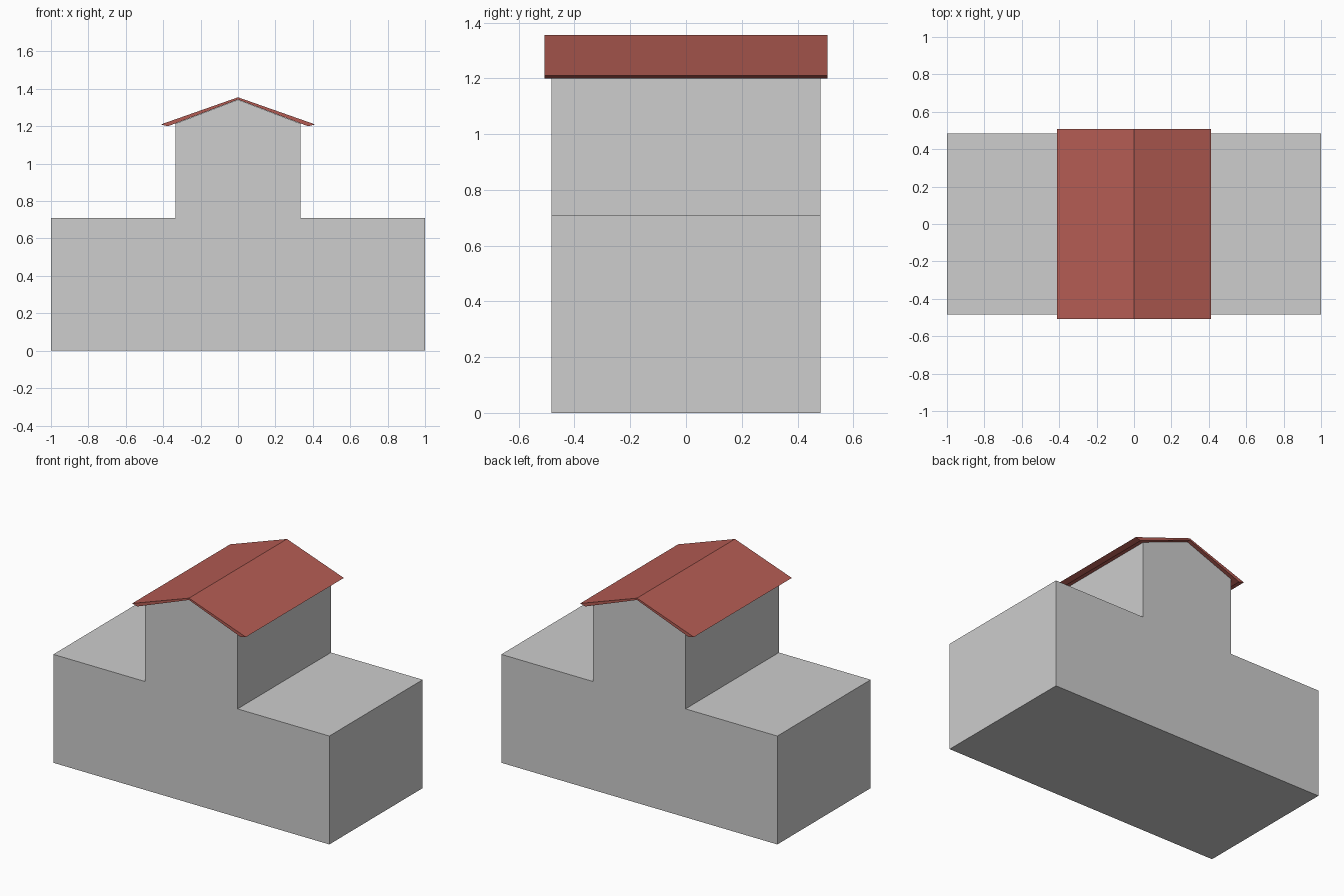
import bpy
import bmesh

cube = bpy.data.objects.get("Cube")
if cube:
    bpy.data.objects.remove(cube, do_unlink=True)


def make_material(name, color):
    mat = bpy.data.materials.new(name)
    mat.use_nodes = True
    mat.diffuse_color = color
    mat.node_tree.nodes["Principled BSDF"].inputs["Base Color"].default_value = color
    return mat


def mirrored(half):
    """Complete a closed profile from its right half, listed bottom to top."""
    return half + [(-x, z) for x, z in reversed(half) if x > 0]


def extrude_profile(name, profile, half_depth, mat):
    """Extrude an x-z profile along y, centred on the origin."""
    bm = bmesh.new()
    face = bm.faces.new([bm.verts.new((x, -half_depth, z)) for x, z in profile])
    result = bmesh.ops.extrude_face_region(bm, geom=[face])
    verts = [v for v in result["geom"] if isinstance(v, bmesh.types.BMVert)]
    bmesh.ops.translate(bm, verts=verts, vec=(0, 2 * half_depth, 0))
    bmesh.ops.recalc_face_normals(bm, faces=bm.faces)
    mesh = bpy.data.meshes.new(name)
    bm.to_mesh(mesh)
    bm.free()
    mesh.materials.append(mat)
    obj = bpy.data.objects.new(name, mesh)
    bpy.context.collection.objects.link(obj)
    return obj


wall_grey = make_material("wall grey", (0.61, 0.61, 0.61, 1))
roof_red = make_material("roof red", (0.456, 0.107, 0.087, 1))

# Solid building body: low wings with a tall gabled centre
body_half = [(1, 0), (1, 0.71), (0.335, 0.71), (0.335, 1.214), (0, 1.342)]
extrude_profile("building_body", mirrored(body_half), 0.483, wall_grey)

# Thin gabled roof with slanted eaves
roof_right = [(0.375, 1.2), (0.412, 1.21), (0, 1.355)]
roof_left = [(-x, z) for x, z in reversed(roof_right[:2])]
extrude_profile("gable_roof", roof_right + roof_left + [(0, 1.343)], 0.507, roof_red)
